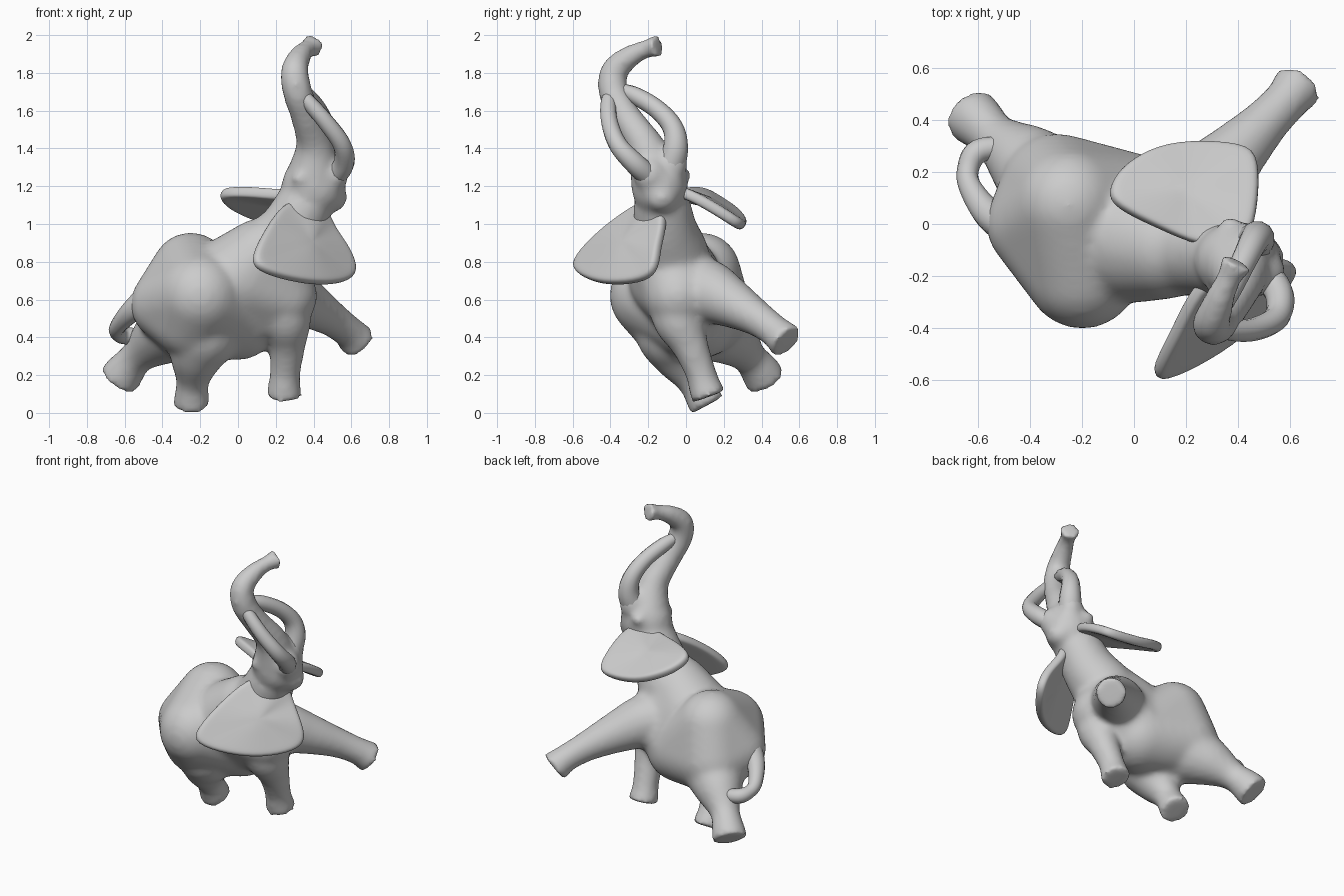
import bpy, bmesh
from mathutils import Vector, Matrix


def spline(pts, steps=6):
    """Catmull-Rom through (x, y, z, radius) points."""
    p = [Vector(q) for q in pts]
    p = [2 * p[0] - p[1]] + p + [2 * p[-1] - p[-2]]
    out = []
    for i in range(1, len(p) - 2):
        a, b, c, d = p[i - 1:i + 3]
        for k in range(steps):
            t = k / steps
            out.append(0.5 * (2 * b + (c - a) * t + (2 * a - 5 * b + 4 * c - d) * t ** 2
                              + (3 * b - a - 3 * c + d) * t ** 3))
    return out + [p[-2]]


def tube(bm, pts, sides=16):
    """Capped round tube with varying radius."""
    path = spline(pts)
    rings, prev = [], None
    for i, q in enumerate(path):
        tan = (path[min(i + 1, len(path) - 1)] - path[max(i - 1, 0)]).to_3d().normalized()
        if prev is None:
            u = tan.orthogonal().normalized()
        else:
            u = (prev - tan * prev.dot(tan)).normalized()
        prev = u
        ring = []
        for k in range(sides):
            d = Matrix.Rotation(k * 6.283185 / sides, 3, tan) @ u
            ring.append(bm.verts.new(q.to_3d() + d * max(q[3], 0.004)))
        rings.append(ring)
    for r, s in zip(rings, rings[1:]):
        for k in range(sides):
            n = (k + 1) % sides
            bm.faces.new((r[k], r[n], s[n], s[k]))
    bm.faces.new(rings[0][::-1])
    bm.faces.new(rings[-1])


def ball(bm, c, r):
    m = Matrix.Translation(c) @ Matrix.Diagonal((*r, 1))
    bmesh.ops.create_uvsphere(bm, u_segments=24, v_segments=16, radius=1, matrix=m)


def hull(bm, spheres):
    """Taut skin stretched over (x, y, z, radius) spheres."""
    tmp = bmesh.new()
    for x, y, z, r in spheres:
        ball(tmp, (x, y, z), (r, r, r))
    pts = bmesh.new()
    for v in tmp.verts:
        pts.verts.new(v.co)
    tmp.free()
    bmesh.ops.convex_hull(pts, input=pts.verts)
    bmesh.ops.delete(pts, geom=[v for v in pts.verts if not v.link_faces], context='VERTS')
    me = bpy.data.meshes.new("hull")
    pts.to_mesh(me)
    pts.free()
    bm.from_mesh(me)
    bpy.data.meshes.remove(me)


def finish(bm, name):
    bmesh.ops.recalc_face_normals(bm, faces=bm.faces)
    for f in bm.faces:
        f.smooth = True
    me = bpy.data.meshes.new(name)
    bm.to_mesh(me)
    bm.free()
    ob = bpy.data.objects.new(name, me)
    bpy.context.collection.objects.link(ob)
    return ob


def ear(name, outline, bulge):
    """Slightly cupped flap from its rim points."""
    bm = bmesh.new()
    rim = [Vector(p) for p in outline]
    mid = sum(rim, Vector()) / len(rim)
    bulge = Vector(bulge)
    rings = [[bm.verts.new(mid + (p - mid) * s + bulge * (1 - s)) for p in rim]
             for s in (1.05, 0.88, 0.45)]
    top = bm.verts.new(mid + bulge)
    n = len(rim)
    for a, b in zip(rings, rings[1:]):
        for k in range(n):
            j = (k + 1) % n
            bm.faces.new((a[k], a[j], b[j], b[k]))
    for k in range(n):
        bm.faces.new((rings[-1][k], rings[-1][(k + 1) % n], top))
    ob = finish(bm, name)
    sol = ob.modifiers.new("thickness", 'SOLIDIFY')
    sol.thickness = 0.06
    sol.offset = 0
    sub = ob.modifiers.new("round", 'SUBSURF')
    sub.levels = sub.render_levels = 2


# Body: torso, legs, head and trunk fused into one skin
bm = bmesh.new()
hull(bm, [(-0.25, 0.08, 0.745, 0.21), (-0.20, -0.18, 0.62, 0.225), (-0.30, 0.13, 0.53, 0.22),
          (-0.24, -0.08, 0.50, 0.22), (-0.38, 0.0, 0.575, 0.19), (0.0, 0.05, 0.50, 0.22)])
hull(bm, [(0.0, 0.05, 0.52, 0.22), (0.0, -0.06, 0.71, 0.245), (0.12, -0.09, 0.83, 0.20),
          (0.24, -0.04, 0.62, 0.18), (0.20, 0.02, 0.66, 0.18)])
tube(bm, [(0.10, -0.07, 0.72, 0.20), (0.18, -0.08, 0.84, 0.20), (0.28, -0.11, 0.97, 0.17),
          (0.36, -0.13, 1.12, 0.15)], 24)
ball(bm, (0.40, -0.14, 1.20), (0.17, 0.15, 0.17))        # head
ball(bm, (0.49, -0.13, 1.14), (0.09, 0.09, 0.08))        # lower lip
ball(bm, (0.51, -0.19, 1.26), (0.075, 0.09, 0.09))       # cheeks
ball(bm, (0.46, -0.07, 1.32), (0.08, 0.08, 0.10))
ball(bm, (0.33, -0.26, 1.24), (0.045, 0.04, 0.035))      # brows
ball(bm, (0.37, 0.00, 1.26), (0.04, 0.03, 0.035))
legs = [
    [(-0.18, -0.05, 0.56, 0.16), (-0.18, -0.07, 0.43, 0.20), (-0.22, -0.03, 0.30, 0.15),
     (-0.24, 0.04, 0.17, 0.09), (-0.245, 0.085, 0.09, 0.094), (-0.245, 0.112, 0.04, 0.102)],
    [(-0.22, 0.06, 0.56, 0.16), (-0.30, 0.13, 0.48, 0.20), (-0.42, 0.24, 0.395, 0.155),
     (-0.53, 0.33, 0.30, 0.095), (-0.595, 0.39, 0.225, 0.105), (-0.63, 0.42, 0.175, 0.115)],
    [(0.20, -0.06, 0.66, 0.14), (0.25, -0.04, 0.50, 0.14), (0.26, 0.02, 0.36, 0.10),
     (0.25, 0.075, 0.22, 0.083), (0.245, 0.10, 0.14, 0.088), (0.245, 0.12, 0.085, 0.099)],
    [(0.14, 0.04, 0.66, 0.17), (0.24, 0.12, 0.64, 0.17), (0.37, 0.25, 0.575, 0.13),
     (0.50, 0.385, 0.495, 0.095), (0.59, 0.48, 0.425, 0.088), (0.635, 0.535, 0.375, 0.105)],
]
for leg in legs:
    tube(bm, leg)
# Raised trunk with flared tip
tube(bm, [(0.40, -0.15, 1.25, 0.15), (0.405, -0.22, 1.42, 0.10), (0.36, -0.32, 1.57, 0.082),
          (0.315, -0.385, 1.70, 0.08), (0.30, -0.378, 1.81, 0.075), (0.33, -0.29, 1.89, 0.06),
          (0.37, -0.20, 1.93, 0.05), (0.398, -0.145, 1.943, 0.07)])
body = finish(bm, "body")
rem = body.modifiers.new("fuse", 'REMESH')
rem.mode = 'VOXEL'
rem.voxel_size = 0.018
rem.use_smooth_shade = True
sm = body.modifiers.new("soften", 'SMOOTH')
sm.factor = 0.5
sm.iterations = 14

# Ears
ear("right_ear", [(0.24, -0.24, 1.10), (0.16, -0.42, 0.98), (0.085, -0.56, 0.84),
                  (0.10, -0.595, 0.765), (0.28, -0.51, 0.71), (0.45, -0.39, 0.685),
                  (0.59, -0.22, 0.705), (0.62, -0.16, 0.77), (0.57, -0.15, 0.88),
                  (0.49, -0.12, 0.98), (0.46, -0.12, 1.08), (0.36, -0.16, 1.13)],
    (0.01, -0.02, 0.01))
ear("left_ear", [(0.25, -0.08, 1.15), (0.10, -0.01, 1.17), (-0.07, 0.07, 1.175),
                 (-0.09, 0.13, 1.15), (-0.045, 0.21, 1.10), (0.06, 0.28, 1.05),
                 (0.20, 0.312, 1.00), (0.42, 0.30, 0.985), (0.475, 0.25, 1.02),
                 (0.465, 0.04, 1.15), (0.42, -0.09, 1.19)], (0, 0, 0.01))

# Tusks curving up to the trunk, and tail curling onto the hind leg
strands = {
    "right_tusk": [(0.50, -0.18, 1.24, 0.06), (0.56, -0.27, 1.32, 0.056),
                   (0.55, -0.36, 1.42, 0.049), (0.465, -0.405, 1.54, 0.045),
                   (0.37, -0.41, 1.65, 0.04), (0.31, -0.39, 1.72, 0.025)],
    "left_tusk": [(0.45, -0.09, 1.28, 0.08), (0.475, -0.055, 1.40, 0.068),
                  (0.46, -0.07, 1.51, 0.056), (0.42, -0.15, 1.605, 0.05),
                  (0.36, -0.27, 1.68, 0.046), (0.31, -0.37, 1.72, 0.03)],
    "tail": [(-0.46, -0.02, 0.62, 0.08), (-0.56, 0.04, 0.54, 0.06),
             (-0.63, 0.14, 0.465, 0.045), (-0.64, 0.21, 0.43, 0.042),
             (-0.60, 0.28, 0.41, 0.048), (-0.48, 0.30, 0.40, 0.04)],
}
for name, pts in strands.items():
    bm = bmesh.new()
    tube(bm, pts, 12)
    finish(bm, name)
